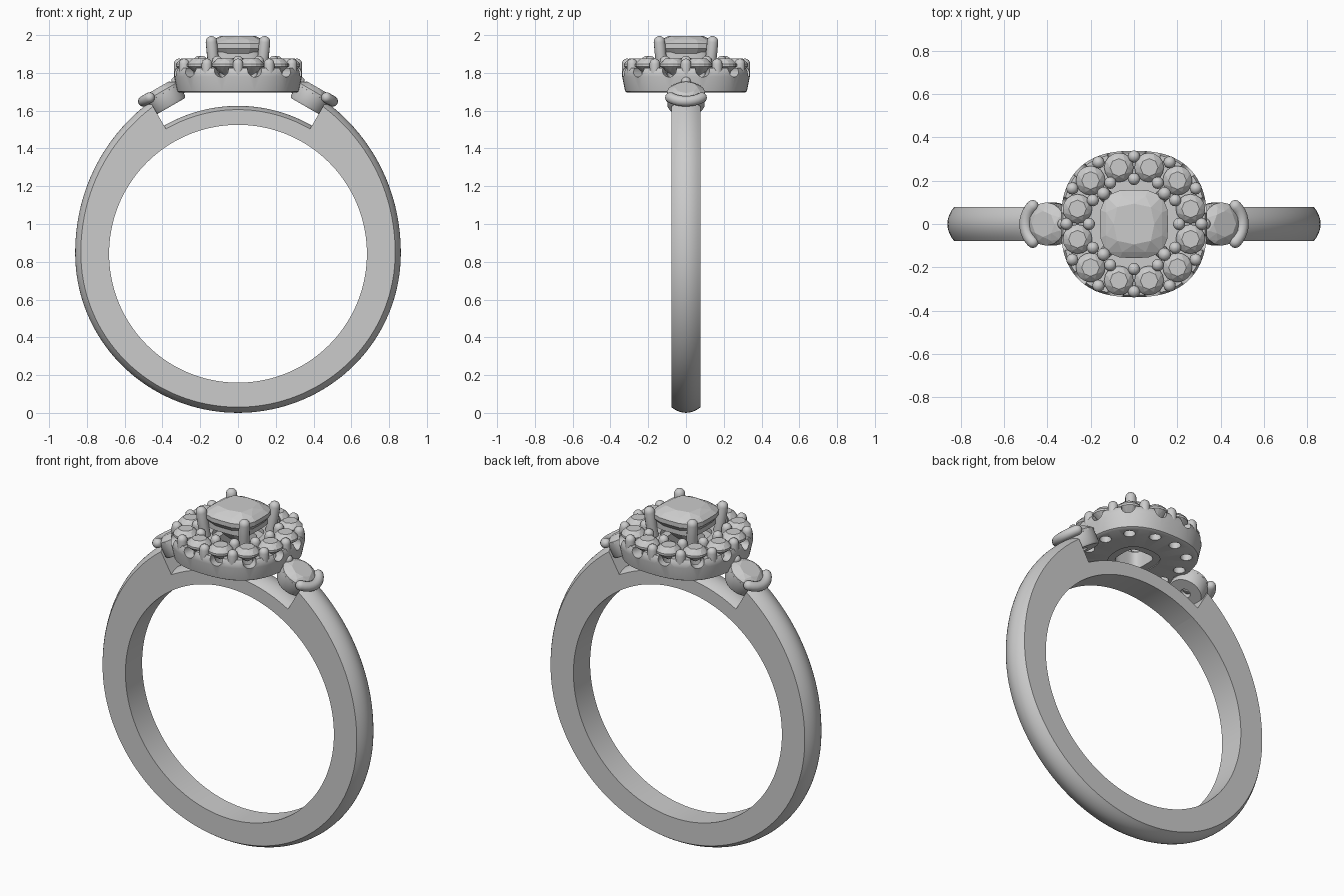
import bpy, bmesh
from math import sin, cos, pi, radians, degrees
from mathutils import Vector, Matrix

if "Cube" in bpy.data.objects:
    bpy.data.objects.remove(bpy.data.objects["Cube"])

CZ, RI, HW = 0.8425, 0.6825, 0.078     # finger hole centre, radius, half band width


def cushion(t, a, n=2.5):
    """Point on a rounded-square outline at angle t."""
    r = a / (abs(cos(t)) ** n + abs(sin(t)) ** n) ** (1 / n)
    return r * cos(t), r * sin(t)


def outline(a, z, n=2.5, seg=72):
    return [Vector((*cushion(2 * pi * i / seg, a, n), z)) for i in range(seg)]


def loft(bm, rings, closed=False):
    vs = [[bm.verts.new(p) for p in r] for r in rings]
    n, k = len(rings[0]), len(rings)
    for i in range(k if closed else k - 1):
        a, b = vs[i], vs[(i + 1) % k]
        for j in range(n):
            bm.faces.new((a[j], a[(j + 1) % n], b[(j + 1) % n], b[j]))
    if not closed:
        bm.faces.new(vs[0][::-1])
        bm.faces.new(vs[-1])
    return [v for r in vs for v in r]


def tube(bm, pts, r, seg=14):
    """Round-ended rod along a path."""
    pts = [Vector(p) for p in pts]
    d0, d1 = (pts[1] - pts[0]).normalized(), (pts[-1] - pts[-2]).normalized()
    caps = [radians(a) for a in (84, 60, 40, 20)]
    st = [(pts[0] - d0 * r * sin(a), d0, r * cos(a)) for a in caps]
    for i, p in enumerate(pts):
        st.append((p, (pts[min(i + 1, len(pts) - 1)] - pts[max(i - 1, 0)]).normalized(), r))
    st += [(pts[-1] + d1 * r * sin(a), d1, r * cos(a)) for a in reversed(caps)]
    rings = []
    for c, d, q in st:
        u = d.cross(Vector((0.31, 0.17, 0.93))).normalized()
        w = d.cross(u)
        rings.append([c + q * (u * cos(2 * pi * k / seg) + w * sin(2 * pi * k / seg)) for k in range(seg)])
    return loft(bm, rings)


def gem(bm, a, crown, girdle, pav, mat, n=2):
    """Faceted stone as a convex hull, base of girdle at local z = 0."""
    pts = []
    for count, off, s, z in ((8, 0, .6, girdle + crown), (8, .5, .83, girdle + crown * .52),
                             (16, 0, 1, girdle), (16, 0, 1, 0), (8, .5, .5, -pav * .58)):
        for i in range(count):
            pts.append((*cushion(2 * pi * (i + off) / count, a * s, n), z))
    pts.append((0, 0, -pav))
    vs = [bm.verts.new(mat @ Vector(p)) for p in pts]
    res = bmesh.ops.convex_hull(bm, input=vs)
    inner = [g for g in res['geom_interior'] if isinstance(g, bmesh.types.BMVert)]
    bmesh.ops.delete(bm, geom=inner, context='VERTS')


def finish(bm, name, smooth=35):
    if not smooth:
        bmesh.ops.dissolve_limit(bm, angle_limit=radians(1), verts=bm.verts[:], edges=bm.edges[:])
    bmesh.ops.recalc_face_normals(bm, faces=bm.faces[:])
    me = bpy.data.meshes.new(name)
    bm.to_mesh(me)
    bm.free()
    ob = bpy.data.objects.new(name, me)
    bpy.context.collection.objects.link(ob)
    if smooth:
        smooth_obj(ob, smooth)
    return ob


def smooth_obj(ob, ang=35):
    bpy.ops.object.select_all(action='DESELECT')
    ob.select_set(True)
    bpy.context.view_layer.objects.active = ob
    bpy.ops.object.shade_smooth_by_angle(angle=radians(ang))


def cut(ob, cutter):
    m = ob.modifiers.new("cut", 'BOOLEAN')
    m.object, m.operation, m.solver = cutter, 'DIFFERENCE', 'EXACT'
    bpy.context.view_layer.objects.active = ob
    bpy.ops.object.modifier_apply(modifier=m.name)
    bpy.data.objects.remove(cutter)


def band_section(a, ro, dome):
    """Flat-sided, domed band section at angle a from the top."""
    sec = [(-HW, RI), (HW, RI)]
    sec += [(HW * (1 - k / 5), ro - dome * (1 - k / 5) ** 2) for k in range(11)]
    return [Vector((r * sin(a), y, CZ + r * cos(a))) for y, r in sec]


def shank_radius(a):
    d = degrees(a if a <= pi else 2 * pi - a)
    if d > 90:
        return .852 - .0098 * cos(radians(2 * d))
    return .862 + .068 * ((90 - d) / 60) ** 1.7


# Band: rising shoulders and a thinner bridge under the head
bm = bmesh.new()
loft(bm, [band_section(a, shank_radius(a), .03)
          for a in (radians(30 + 300 * i / 120) for i in range(121))])
finish(bm, "shank", 25)
bm = bmesh.new()
loft(bm, [band_section(radians(-30.3 + 60.6 * i / 24), .783, .02) for i in range(25)])
finish(bm, "bridge", 25)

# Halo plate with through holes and scalloped rim
bm = bmesh.new()
loft(bm, [outline(a, z) for a, z in ((.31, 1.695), (.322, 1.702), (.338, 1.78), (.338, 1.805),
                                     (.328, 1.825), (.13, 1.825), (.13, 1.695))], True)
halo = finish(bm, "halo_plate")
stone_angles = [radians(15 + 30 * i) for i in range(12)]
holes, notches = bmesh.new(), bmesh.new()
for t in stone_angles:
    x, y = cushion(t, .262)
    bmesh.ops.create_cone(holes, cap_ends=True, segments=20, radius1=.032, radius2=.032,
                          depth=.4, matrix=Matrix.Translation((x, y, 1.76)))
    x, y = cushion(t, .34)
    rot = Matrix.Rotation(t, 4, 'Z') @ Matrix.Rotation(pi / 2, 4, 'Y')
    bmesh.ops.create_cone(notches, cap_ends=True, segments=20, radius1=.037, radius2=.037,
                          depth=.13, matrix=Matrix.Translation((x, y, 1.815)) @ rot)
cut(halo, finish(holes, "hole_cutter"))
cut(halo, finish(notches, "notch_cutter"))
smooth_obj(halo)

# Halo stones and the beads holding them
bm, beads = bmesh.new(), bmesh.new()
for t in stone_angles:
    x, y = cushion(t, .265)
    gem(bm, .068, .028, .012, .05, Matrix.Translation((x, y, 1.835)))
    g = t + radians(15)
    for a, top in ((.312, 1.848), (.208, 1.862)):
        x, y = cushion(g, a)
        tube(beads, [(x, y, 1.80), (x, y, top)], .028)
finish(bm, "halo_stones", 0)
finish(beads, "halo_beads", 50)

# Centre head: base collar, gallery rail, four prongs
bm = bmesh.new()
for lo, hi, ao, ai in ((1.70, 1.80, .133, .085), (1.875, 1.915, .135, .10)):
    loft(bm, [outline(a, z, 4) for a, z in ((ao, lo), (ao, hi), (ai, hi), (ai, lo))], True)
finish(bm, "head_gallery")
bm = bmesh.new()
for sx in (-1, 1):
    for sy in (-1, 1):
        tube(bm, [(sx * .118, sy * .118, 1.75), (sx * .135, sy * .135, 1.90),
                  (sx * .141, sy * .141, 1.965)], .03)
finish(bm, "head_prongs", 50)
bm = bmesh.new()
gem(bm, .157, .04, .025, .17, Matrix.Translation((0, 0, 1.93)), 3.6)
finish(bm, "centre_stone", 0)

# Tilted round side settings
for side, turn in (("right", 0), ("left", pi)):
    M = (Matrix.Rotation(turn, 4, 'Z') @ Matrix.Translation((.40, 0, 1.69))
         @ Matrix.Rotation(radians(30), 4, 'Y'))
    bm = bmesh.new()
    loft(bm, [outline(r, z, 2, 40) for r, z in ((.092, -.08), (.099, -.07), (.099, 0),
                                                (.085, 0), (.028, -.05), (.028, -.08))], True)
    bm.transform(M)
    finish(bm, side + "_side_setting")
    bm = bmesh.new()
    gem(bm, .1, .027, .012, .06, M)
    finish(bm, side + "_side_stone", 0)
    bm = bmesh.new()
    tube(bm, [(.108 * cos(a), .108 * sin(a), .016)
              for a in (radians(-50 + 10 * i) for i in range(11))], .028)
    tube(bm, [(-.098, 0, -.03), (-.095, 0, .02)], .026)
    bm.transform(M)
    finish(bm, side + "_side_prongs", 50)
